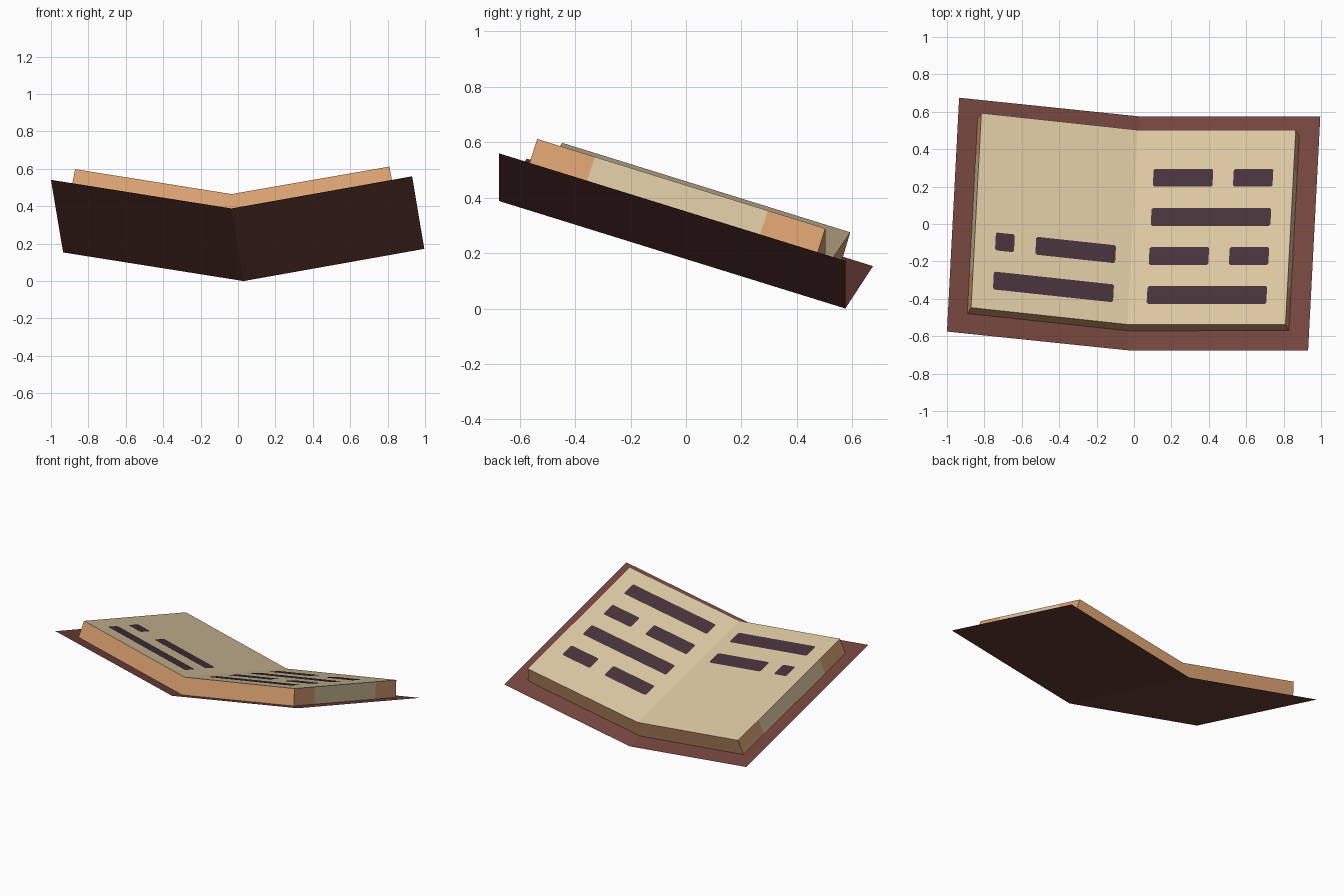
import bpy
from mathutils import Vector
from mathutils.geometry import intersect_point_line, distance_point_to_plane

if "Cube" in bpy.data.objects:
    bpy.data.objects.remove(bpy.data.objects["Cube"])


def material(name, hex_code):
    def lin(c):
        return c / 12.92 if c <= 0.04045 else ((c + 0.055) / 1.055) ** 2.4
    m = bpy.data.materials.new(name)
    m.diffuse_color = [lin(int(hex_code[i:i + 2], 16) / 255) for i in (0, 2, 4)] + [1]
    m.use_nodes = True
    m.node_tree.nodes["Principled BSDF"].inputs["Base Color"].default_value = m.diffuse_color
    return m


LEATHER = material("red brown leather", "74453E")
CREAM = material("cream paper", "DCC8A2")
TAN = material("orange tan page edge", "DBA272")
INK = material("dark plum ink", "46323A")


def build(name, verts, faces, mats, slots=None):
    me = bpy.data.meshes.new(name)
    me.from_pydata([tuple(v) for v in verts], [], faces)
    for m in mats:
        me.materials.append(m)
    if slots:
        me.polygons.foreach_set("material_index", slots)
    me.update()
    ob = bpy.data.objects.new(name, me)
    bpy.context.collection.objects.link(ob)
    return ob


# Tilted open book: spine runs front to back, one wing per side
cover_spine = Vector((-0.035, -0.675, 0.388))
cover_len = Vector((0.065, 1.25, -0.388))
cover_wing = {"right": Vector((0.966, 0, 0.172)), "left": Vector((-0.965, 0.10, 0.153))}
page_spine = Vector((-0.035, -0.537, 0.465))
page_len = Vector((0.055, 1.04, -0.323))
page_wing = {"right": Vector((0.845, 0, 0.147)), "left": Vector((-0.836, 0.09, 0.133))}

# Cover: one folded sheet
rows = [cover_wing["left"], Vector(), cover_wing["right"]]
build("cover", [cover_spine + w + cover_len * b for b in (0, 1) for w in rows],
      [(0, 1, 4, 3), (1, 2, 5, 4)], [LEATHER])

# Lines of writing: (start, end, row) as fractions of each page
lines = {
    "right": [(0.115, 0.872, 0.15), (0.115, 0.492, 0.351), (0.622, 0.872, 0.351),
              (0.115, 0.872, 0.552), (0.115, 0.492, 0.753), (0.622, 0.872, 0.753)],
    "left": [(0.10, 0.868, 0.15), (0.10, 0.61, 0.351), (0.747, 0.868, 0.351)],
}

for side, wing in page_wing.items():
    sign = 1 if side == "right" else -1
    normal = (wing.cross(page_len) * sign).normalized()
    cover_n = (cover_wing[side].cross(cover_len) * sign).normalized()

    def down(p, on_spine=False):
        # drop a page point onto the cover (or onto its fold)
        if on_spine:
            return intersect_point_line(p, cover_spine, cover_spine + cover_len)[0]
        return p - cover_n * distance_point_to_plane(p, cover_spine, cover_n)

    # Page block: top, front and back walls, and a three-banded outer wall
    inner = [page_spine + page_len * b for b in (0, 1)]
    outer = [page_spine + wing + page_len * b for b in (0, 0.2, 0.8, 1)]
    verts = inner + outer + [down(p, True) for p in inner] + [down(p) for p in outer]
    faces = [(0, 2, 3, 4, 5, 1), (0, 6, 8, 2), (1, 5, 11, 7),
             (2, 8, 9, 3), (3, 9, 10, 4), (4, 10, 11, 5)]
    if side == "left":
        faces = [f[::-1] for f in faces]
    build(side + "_pages", verts, faces, [CREAM, TAN], [0, 1, 1, 1, 0, 1])

    # Writing bars: thin plates with clipped corners
    u, v = wing.normalized(), page_len.normalized()
    verts, faces = [], []
    for a0, a1, b in lines[side]:
        mid = page_spine + wing * (a0 + a1) / 2 + page_len * b + normal * 0.004
        hx, hy, c = wing.length * (a1 - a0) / 2, 0.05, 0.008
        ring = [(hx, c - hy), (hx, hy - c), (hx - c, hy), (c - hx, hy),
                (-hx, hy - c), (-hx, c - hy), (c - hx, -hy), (hx - c, -hy)]
        n = len(verts)
        verts += [mid + u * x + v * y for x, y in ring]
        faces.append([n + i for i in range(8)][::sign])
    build(side + "_writing", verts, faces, [INK])
